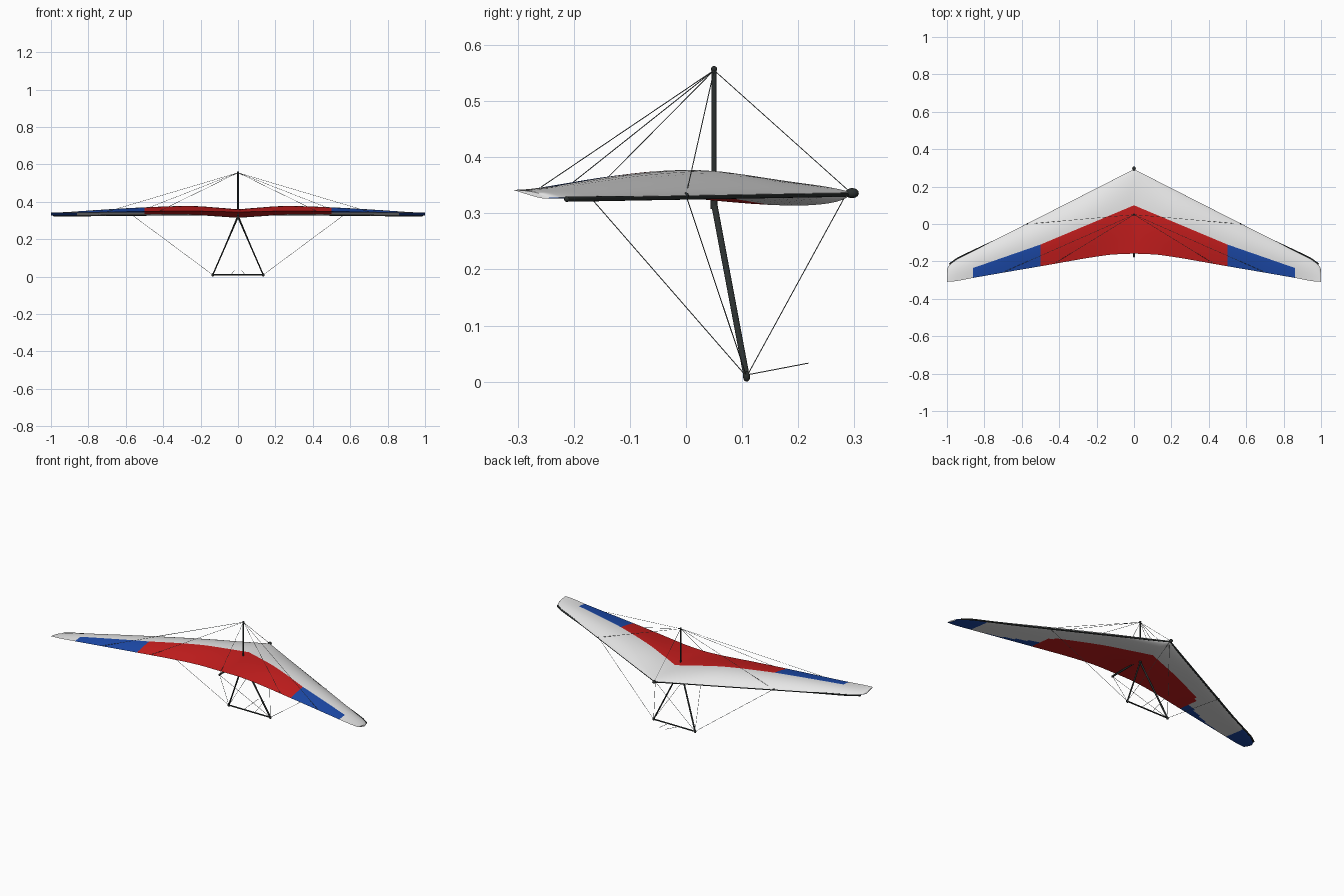
import bpy, bmesh, math
from mathutils import Vector

if "Cube" in bpy.data.objects:
    bpy.data.objects.remove(bpy.data.objects["Cube"])


def material(name, rgb):
    m = bpy.data.materials.new(name)
    m.diffuse_color = (*rgb, 1)
    m.use_nodes = True
    m.node_tree.nodes["Principled BSDF"].inputs["Base Color"].default_value = m.diffuse_color
    return m


WHITE = material("sail_white", (0.80, 0.80, 0.80))
RED = material("sail_red", (0.58, 0.013, 0.013))
BLUE = material("sail_blue", (0.012, 0.07, 0.41))
BLACK = material("frame_black", (0.024, 0.029, 0.028))
WIRE = material("wire_grey", (0.20, 0.22, 0.22))


def finish(bm, name, mats, angle=40):
    bmesh.ops.recalc_face_normals(bm, faces=bm.faces)
    me = bpy.data.meshes.new(name)
    bm.to_mesh(me)
    bm.free()
    for m in mats:
        me.materials.append(m)
    for p in me.polygons:
        p.use_smooth = True
    me.set_sharp_from_angle(angle=math.radians(angle))
    ob = bpy.data.objects.new(name, me)
    bpy.context.collection.objects.link(ob)
    return ob


def tube(name, pts, r, mat, sides=12, thin=1.0):
    """Tube through the points, one ring per point; thin < 1 makes it streamlined."""
    pts = [Vector(p) for p in pts]
    bm = bmesh.new()
    rings = []
    for i, p in enumerate(pts):
        d = (pts[min(i + 1, len(pts) - 1)] - pts[max(i - 1, 0)]).normalized()
        a = d.cross(Vector((0, 1, 0)) if abs(d.y) < 0.8 else Vector((0, 0, 1))).normalized()
        b = d.cross(a)
        rings.append([bm.verts.new(p + r * (a * thin * math.cos(t) + b * math.sin(t)))
                      for t in [2 * math.pi * k / sides for k in range(sides)]])
    for r0, r1 in zip(rings, rings[1:]):
        for k in range(sides):
            j = (k + 1) % sides
            bm.faces.new((r0[k], r0[j], r1[j], r1[k]))
    bm.faces.new(rings[0])
    bm.faces.new(rings[-1])
    return finish(bm, name, [mat])


def ball(name, c, r, scale=(1, 1, 1)):
    bm = bmesh.new()
    bmesh.ops.create_uvsphere(bm, u_segments=16, v_segments=10, radius=r)
    bmesh.ops.scale(bm, verts=bm.verts, vec=scale)
    bmesh.ops.translate(bm, verts=bm.verts, vec=c)
    return finish(bm, name, [BLACK])


def lerp_keys(keys, s, smooth=True):
    """Interpolate (position, value) keys, optionally with smooth tangents."""
    n = len(keys)
    i = max(k for k in range(n - 1) if s >= keys[k][0] - 1e-9)
    (x0, v0), (x1, v1) = keys[i], keys[i + 1]
    h = x1 - x0
    t = (s - x0) / h
    if not smooth:
        return v0 + (v1 - v0) * t

    def slope(k):
        a, b = keys[max(k - 1, 0)], keys[min(k + 1, n - 1)]
        return (b[1] - a[1]) / (b[0] - a[0])
    return ((2*t**3 - 3*t**2 + 1) * v0 + (t**3 - 2*t**2 + t) * h * slope(i)
            + (3*t**2 - 2*t**3) * v1 + (t**3 - t**2) * h * slope(i + 1))


# Sail outline, colour seams and section values by span
LEAD = [(0, .293), (.95, -.190), (.98, -.212), (.993, -.226), (1, -.244)]
TRAIL = [(0, -.158), (.15, -.167), (.5, -.226), (.86, -.288), (.95, -.305), (1, -.309)]
SEAM_TOP = [(0, .10), (.5, -.11), (.86, -.235), (1, -.275)]
SEAM_LOW = [(0, .15), (.5, -.075), (.86, -.242), (1, -.28)]
TRAIL_Z = [(0, .345), (.25, .350), (.5, .348), (.86, .342), (1, .342)]
HUMP = [(0, .019), (.1, .027), (.25, .036), (.5, .031), (.75, .020), (.9, .011), (1, .004)]
SAG = [(0, .025), (.1, .018), (.25, .008), (.5, .006), (1, .004)]


def lead_z(s):
    return .337 - .009 * s


def section(s, seam_keys, bulge, power):
    """Points (y, z) of one skin from nose to tail; the seam is always point NF."""
    le, te, seam = lerp_keys(LEAD, s, False), lerp_keys(TRAIL, s), lerp_keys(seam_keys, s, False)
    us = (le - seam) / (le - te)
    out = []
    for u in [us * (k / NF) ** 1.6 for k in range(NF)] + [us + (1 - us) * k / NR for k in range(NR + 1)]:
        u = min(u, 1)
        z = lead_z(s) + (lerp_keys(TRAIL_Z, s) - lead_z(s)) * u
        out.append((le + (te - le) * u, z + bulge * math.sin(math.pi * u ** power)))
    return out


def panel(s, k, lower):
    """Colour slot of a sail face: 0 white, 1 red, 2 blue."""
    row = k - NF
    if lower:
        if s > .86:
            return 2
        if s > .5:    # blue strip tapering out along the trailing edge
            return 2 if row >= 5 + max(0, (s - .56) / .065) else 0
        return 1 if row >= (1 if s > .475 else 0) else 0
    if s > .86 or row < 0:
        return 0
    return 1 if s < .5 else 2


# Sail: double surface
NF, NR = 9, 9
half = ([.025 * k for k in range(1, 20)] + [.5] + [.5 + .03 * k for k in range(1, 12)]
        + [.86, .89, .92, .95, .965, .98, .987, .993, 1])
span = [-s for s in reversed(half)] + [0] + half
bm = bmesh.new()
cols = []
for x in span:
    s = abs(x)
    U = [bm.verts.new((x, y, z)) for y, z in section(s, SEAM_TOP, lerp_keys(HUMP, s), .75)]
    low = section(s, SEAM_LOW, -lerp_keys(SAG, s), .5)
    L = [U[0]] + [bm.verts.new((x, y, z)) for y, z in low[1:-1]] + [U[-1]]
    cols.append((U, L))
for i in range(len(span) - 1):
    s = abs(span[i] + span[i + 1]) / 2
    for side in (0, 1):
        a, b = cols[i][side], cols[i + 1][side]
        for k in range(NF + NR):
            f = bm.faces.new((a[k], a[k + 1], b[k + 1], b[k]))
            f.material_index = panel(s, k, side)
for U, L in (cols[0], cols[-1]):
    bm.faces.new(U + L[-2:0:-1])
finish(bm, "sail", [WHITE, RED, BLUE], 60)

# Keel, nose cap and king post
tube("keel", [(0, .295, .335), (0, -.175, .331)], .005, BLACK)
ball("nose_cap", (0, .296, .336), .012, (.8, 1, .75))
ball("keel_end", (0, -.173, .331), .006)
tube("king_post", [(0, .05, .33), (0, .05, .557)], .0045, BLACK)
ball("king_post_cap", (0, .05, .557), .0055)
tube("frame_bracket", [(0, .05, .335), (0, .05, .308)], .006, BLACK)

TOP = (0, .05, .555)
for sx, side in ((-1, "left"), (1, "right")):
    # Leading edge tube, tucked in along the wing and bare at the tip
    pts = []
    for k in range(25):
        s = .983 * k / 24
        tuck = .005 - .008 * max(0, min(1, (s - .72) / .2))
        pts.append((sx * s, lerp_keys(LEAD, s, False) - tuck, lead_z(s) - .003))
    tube(side + "_leading_tube", pts, .0045, BLACK)
    ball(side + "_tip_cap", pts[-1], .005)
    joint = (sx * .57, .0, .332)
    ball(side + "_crossbar_joint", joint, .005)

    # Control frame
    corner = (sx * .135, .108, .009)
    tube(side + "_upright", [(0, .05, .318), corner], .0055, BLACK, thin=.65)
    ball(side + "_corner", corner, .009, (.8, .7, 1))
    tube(side + "_bar_prong", [(sx * .035, .108, .012), (sx * .02, .218, .033)], .001, WIRE, 6)

    # Rigging wires
    ends = {"nose": (0, .285, .333), "wing": joint, "tail": (0, -.17, .328)}
    for n, e in ends.items():
        tube(f"{side}_lower_{n}_wire", [corner, e], .0009, WIRE, 6)
    uppers = {"wing": joint, "outer": (sx * .70, -.258, .347), "inner": (sx * .42, -.208, .35)}
    for n, e in uppers.items():
        tube(f"{side}_upper_{n}_wire", [TOP, e], .0009, WIRE, 6)

tube("base_bar", [(-.135, .108, .009), (.135, .108, .009)], .0038, BLACK)
tube("upper_nose_wire", [TOP, (0, .288, .342)], .0009, WIRE, 6)
tube("upper_tail_wire", [TOP, (0, -.165, .338)], .0009, WIRE, 6)
